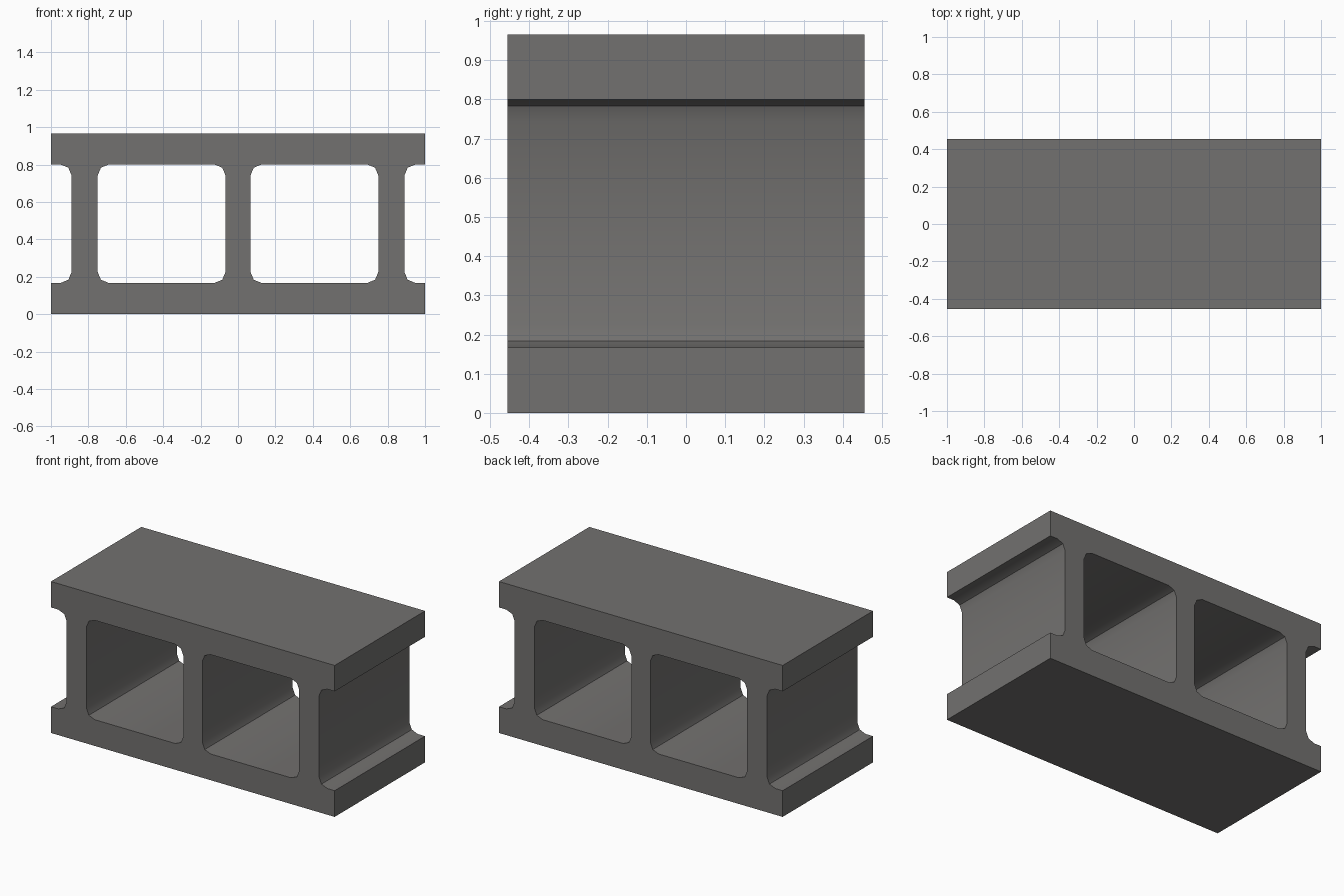
import bpy, bmesh
from math import sin, cos, pi
from mathutils import Vector

if "Cube" in bpy.data.objects:
    bpy.data.objects.remove(bpy.data.objects["Cube"])

HALF_D, H = 0.455, 0.965      # half depth, height
Z0, Z1 = 0.167, 0.80          # inner faces of the bottom and top slabs
R = 0.058                     # fillet radius
WEB, IN, OUT = 0.067, 0.75, 0.89


def arc(cx, cz, start):
    """Quarter-circle fillet in two segments, counter-clockwise."""
    return [(cx + R * cos(start + i * pi / 4), cz + R * sin(start + i * pi / 4)) for i in range(3)]


def core(x0, x1):
    """Rounded rectangular hole."""
    return (arc(x1 - R, Z1 - R, 0) + arc(x0 + R, Z1 - R, pi / 2)
            + arc(x0 + R, Z0 + R, pi) + arc(x1 - R, Z0 + R, 1.5 * pi))


# Right half of the outline, with the filleted end recess, then mirrored
right = ([(1, 0), (1, Z0)] + arc(OUT + R, Z0 + R, pi)[::-1]
         + arc(OUT + R, Z1 - R, pi / 2)[::-1] + [(1, Z1), (1, H)])
outline = right + [(-x, z) for x, z in reversed(right)]

# Front face with two holes
bm = bmesh.new()
for loop in (outline, core(WEB, IN), core(-IN, -WEB)):
    vs = [bm.verts.new((x, -HALF_D, z)) for x, z in loop]
    for a, b in zip(vs, vs[1:] + vs[:1]):
        bm.edges.new((a, b))
bmesh.ops.triangle_fill(bm, use_beauty=True, use_dissolve=False, edges=bm.edges[:], normal=Vector((0, -1, 0)))

# Extrude through to the back
ext = bmesh.ops.extrude_face_region(bm, geom=bm.faces[:], use_keep_orig=True)
moved = [g for g in ext["geom"] if isinstance(g, bmesh.types.BMVert)]
bmesh.ops.translate(bm, verts=moved, vec=(0, 2 * HALF_D, 0))
bmesh.ops.recalc_face_normals(bm, faces=bm.faces[:])

mesh = bpy.data.meshes.new("hollow_block")
bm.to_mesh(mesh)
bm.free()
block = bpy.data.objects.new("hollow_block", mesh)
bpy.context.collection.objects.link(block)

# Concrete grey, soft fillets with sharp outer edges
mat = bpy.data.materials.new("concrete")
mat.diffuse_color = (0.17, 0.165, 0.16, 1)
mat.use_nodes = True
mat.node_tree.nodes["Principled BSDF"].inputs["Base Color"].default_value = mat.diffuse_color
mesh.materials.append(mat)
bpy.context.view_layer.objects.active = block
block.select_set(True)
bpy.ops.object.shade_smooth_by_angle(angle=pi / 6)
